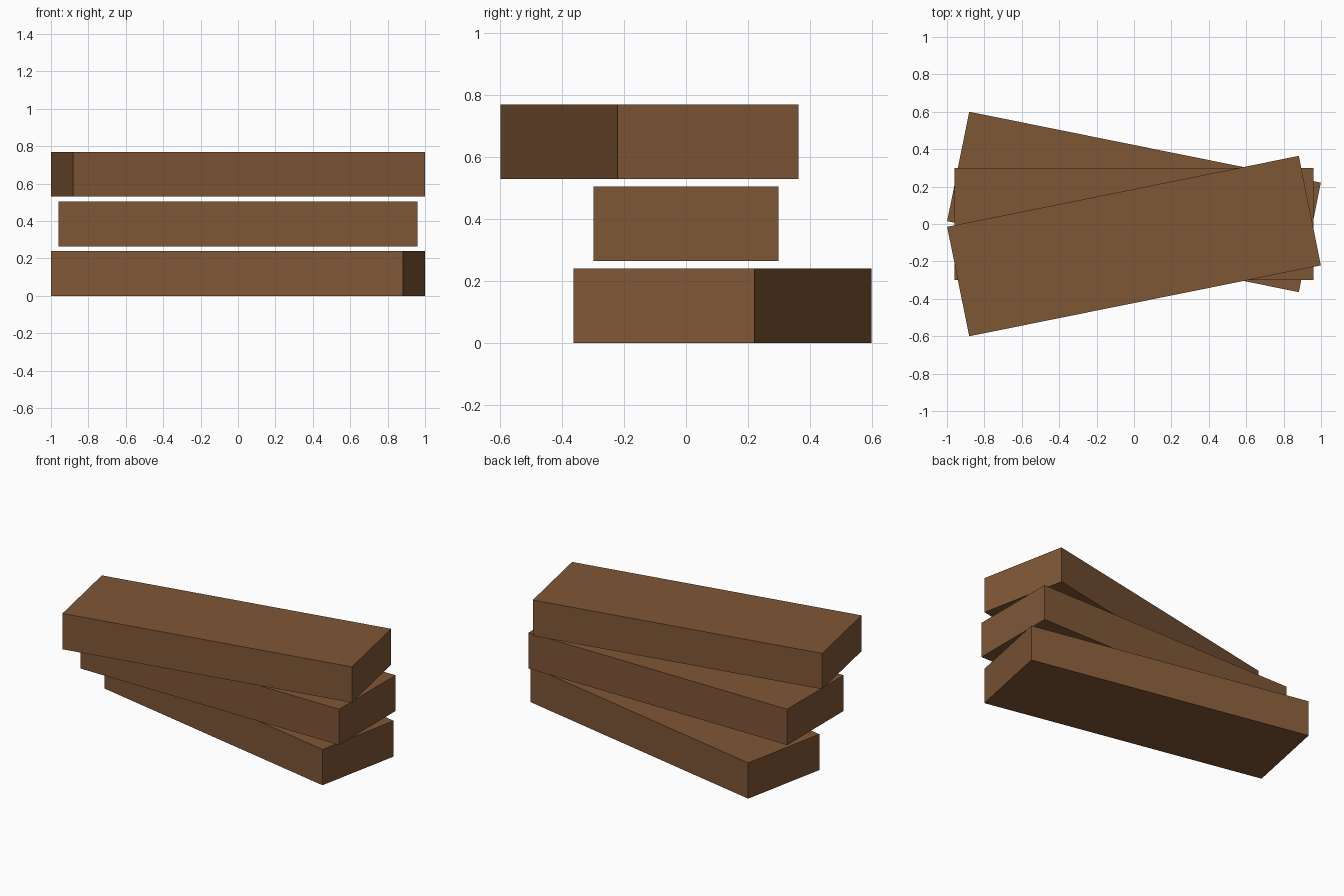
import bpy
from math import radians

cube = bpy.data.objects.get("Cube")
if cube:
    bpy.data.objects.remove(cube, do_unlink=True)

# Wood colour
wood = bpy.data.materials.new("brown_wood")
wood.use_nodes = True
colour = (0.212, 0.095, 0.037, 1)
wood.diffuse_color = colour
wood.node_tree.nodes["Principled BSDF"].inputs["Base Color"].default_value = colour

LENGTH, WIDTH, HEIGHT = 1.918, 0.597, 0.24
STEP = 0.265  # plank height plus the gap above it


def plank(name, level, y, angle):
    bpy.ops.mesh.primitive_cube_add(size=1, location=(0, y, HEIGHT / 2 + level * STEP))
    obj = bpy.context.object
    obj.name = name
    obj.scale = (LENGTH, WIDTH, HEIGHT)
    obj.rotation_euler.z = radians(angle)
    obj.data.materials.append(wood)


# Three planks fanned out from bottom to top
for level, name in enumerate(("bottom_plank", "middle_plank", "top_plank")):
    turn = level - 1
    plank(name, level, -0.118 * turn, 11.4 * turn)
